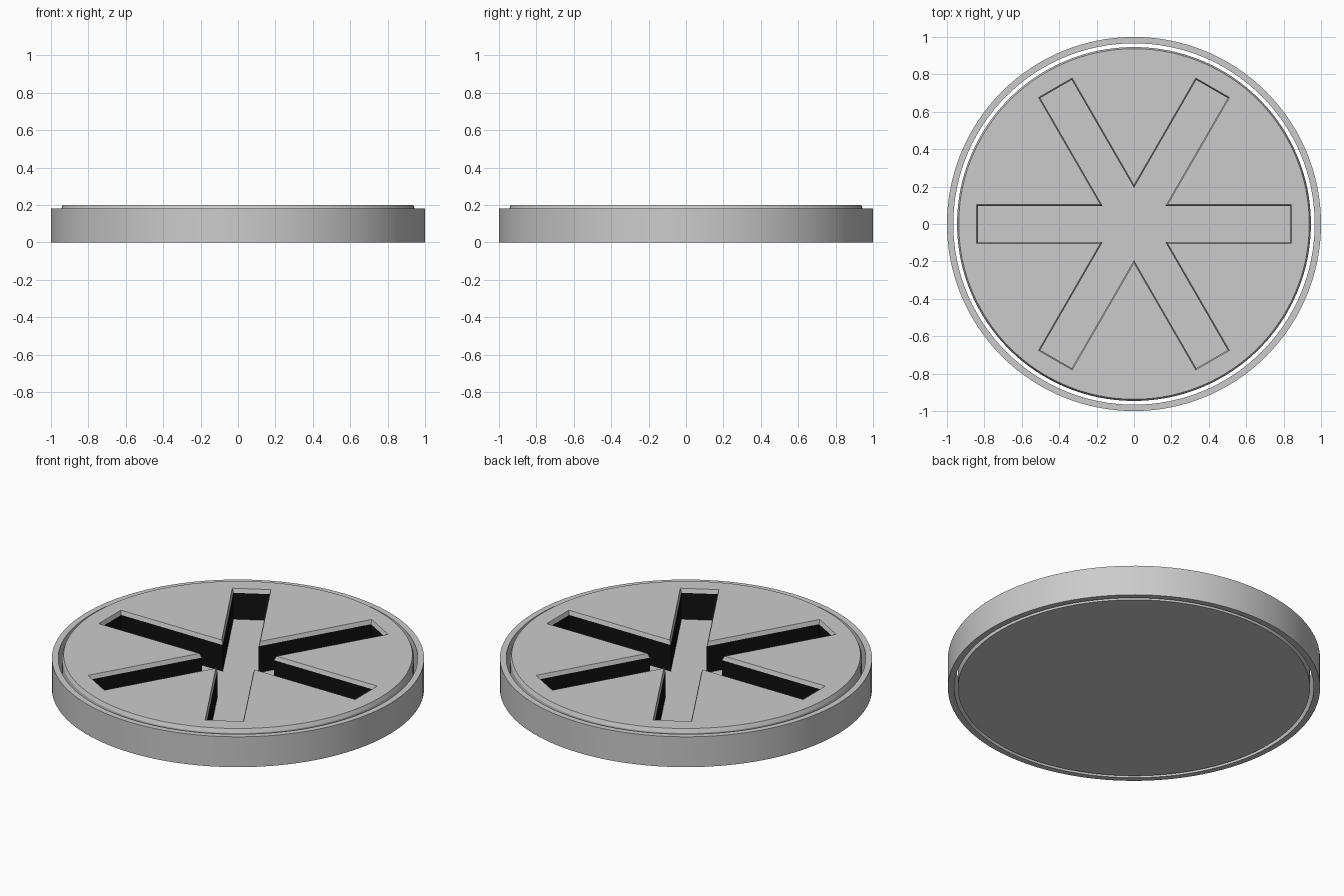
import bpy, bmesh, math

if "Cube" in bpy.data.objects:
    bpy.data.objects.remove(bpy.data.objects["Cube"])

SEG = 128


def circle(r, n=SEG):
    return [(r * math.cos(2 * math.pi * i / n), r * math.sin(2 * math.pi * i / n)) for i in range(n)]


def star(half_width, length):
    # six-armed outline: two arm corners and one inner notch per arm
    pts = []
    for k in range(6):
        a = math.radians(60 * k)
        notch = half_width / math.tan(math.radians(30))
        for u, v in ((length, -half_width), (length, half_width), (notch, half_width)):
            pts.append((u * math.cos(a) - v * math.sin(a), u * math.sin(a) + v * math.cos(a)))
    return pts


def add_loop(bm, pts, z):
    return [bm.verts.new((x, y, z)) for x, y in pts]


def bridge(bm, a, b, mat=0):
    n = len(a)
    for i in range(n):
        j = (i + 1) % n
        f = bm.faces.new((a[i], a[j], b[j], b[i]))
        f.material_index = mat


def finish(bm, name, mats=()):
    bmesh.ops.recalc_face_normals(bm, faces=bm.faces)
    me = bpy.data.meshes.new(name)
    bm.to_mesh(me)
    bm.free()
    ob = bpy.data.objects.new(name, me)
    bpy.context.collection.objects.link(ob)
    for m in mats:
        me.materials.append(m)
    bpy.ops.object.select_all(action='DESELECT')
    ob.select_set(True)
    bpy.context.view_layer.objects.active = ob
    bpy.ops.object.shade_smooth_by_angle(angle=math.radians(15))
    return ob


grey = bpy.data.materials.new("grey")
grey.diffuse_color = (0.8, 0.8, 0.8, 1)
grey.use_nodes = True
grey.node_tree.nodes["Principled BSDF"].inputs["Base Color"].default_value = grey.diffuse_color
dark = bpy.data.materials.new("dark_wall")
dark.diffuse_color = (0.005, 0.005, 0.005, 1)
dark.use_nodes = True
dark.node_tree.nodes["Principled BSDF"].inputs["Base Color"].default_value = dark.diffuse_color

# Outer ring, separated from the disc by a narrow open gap
bm = bmesh.new()
loops = [add_loop(bm, circle(r), z) for r, z in ((1, 0), (1, 0.18), (0.966, 0.18), (0.966, 0))]
for i in range(4):
    bridge(bm, loops[i], loops[(i + 1) % 4])
finish(bm, "outer_ring")

# Disc with chamfered rim and a six-armed pocket
bm = bmesh.new()
base = add_loop(bm, circle(0.946), 0)
side = add_loop(bm, circle(0.946), 0.178)
rim = add_loop(bm, circle(0.937), 0.2)
lip = add_loop(bm, star(0.104, 0.841), 0.2)
wall_top = add_loop(bm, star(0.097, 0.834), 0.176)
wall_base = add_loop(bm, star(0.097, 0.834), 0.02)
bm.faces.new(base)
bridge(bm, base, side)
bridge(bm, side, rim)
bridge(bm, lip, wall_top)
bridge(bm, wall_top, wall_base, 1)
bm.faces.new(wall_base)

# Top face between rim and pocket lip
edges = []
for lp in (rim, lip):
    edges += [bm.edges.get((lp[i], lp[(i + 1) % len(lp)])) for i in range(len(lp))]
bmesh.ops.triangle_fill(bm, edges=edges, use_beauty=True, normal=(0, 0, 1))
finish(bm, "slotted_disc", (grey, dark))
